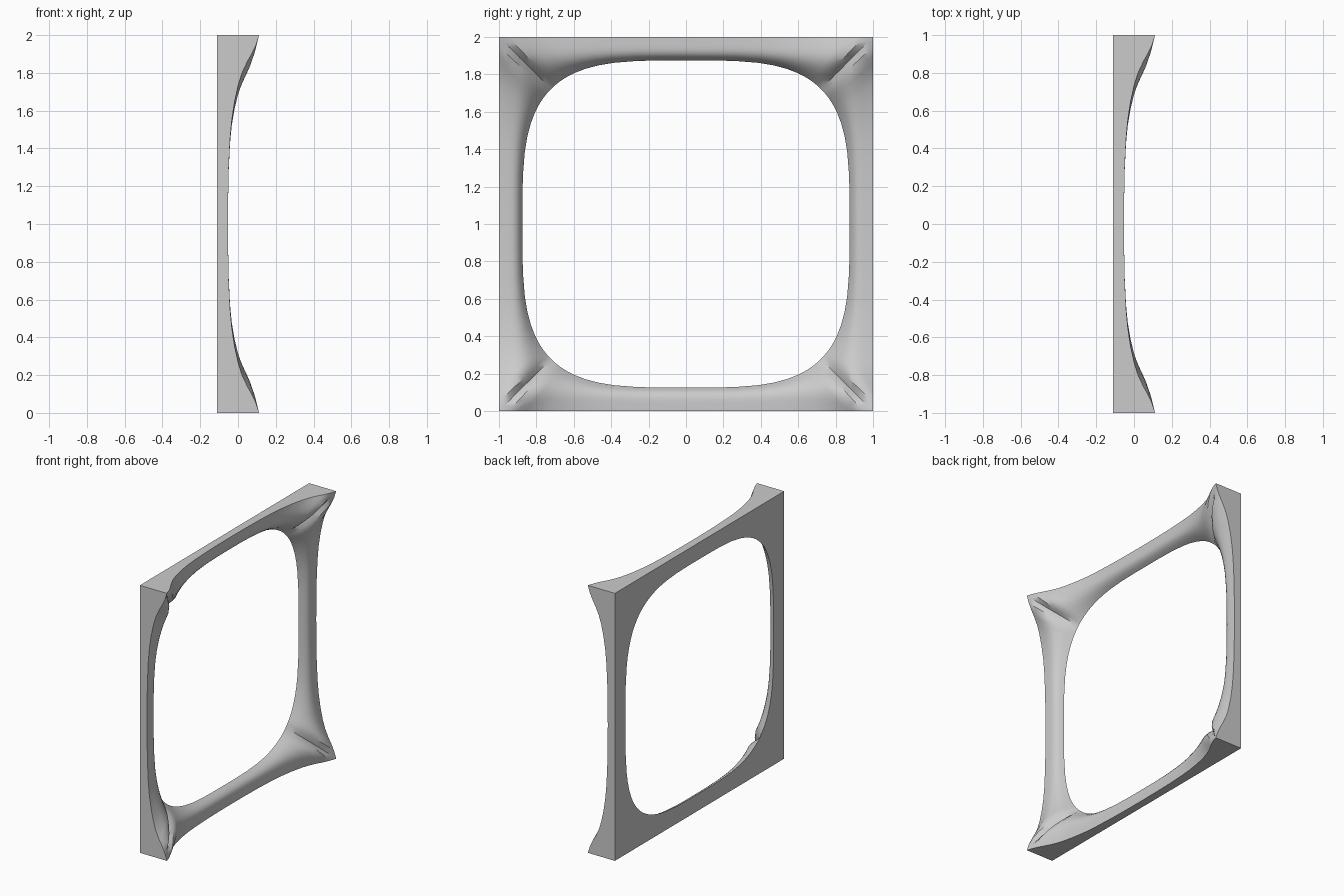
import bpy
import bmesh
from math import cos, sin, pi

cube = bpy.data.objects.get("Cube")
if cube:
    bpy.data.objects.remove(cube, do_unlink=True)

BACK = -0.112        # flat rear plane
HOLE = 0.875         # half width of the opening
POWER = 3.6          # roundness of the opening
RINGS = 10

# Half of the scalloped outer rim: distance along the side, height
RIM = [(0, -0.053), (0.15, -0.052), (0.3, -0.049), (0.45, -0.042),
       (0.55, -0.033), (0.65, -0.018), (0.74, 0.002), (0.8, 0.021),
       (0.86, 0.049), (0.9, 0.072), (0.95, 0.096), (1, 0.112)]
side = [(-u, x) for u, x in RIM[:0:-1]] + RIM[:-1]   # one side, last corner left to the next

# Material
grey = bpy.data.materials.new("plain_grey")
grey.use_nodes = True
colour = (0.6, 0.6, 0.6, 1)
grey.diffuse_color = colour
grey.node_tree.nodes["Principled BSDF"].inputs["Base Color"].default_value = colour


def ring(bm, s=None):
    """Closed loop of points; s runs from the outer rim (0) to the opening (1), None is the rear rim."""
    verts = []
    for quarter in range(4):
        c, n = cos(quarter * pi / 2), sin(quarter * pi / 2)
        for u, rim in side:
            inner = HOLE / (1 + abs(u) ** POWER) ** (1 / POWER)
            t = s or 0
            r = 1 + (inner - 1) * t
            # rounded bead along the sides, straight slope in the corners
            bulge = 6 - 4.8 * abs(u) ** 3
            x = BACK if s is None else BACK + (rim - BACK) * (1 - t ** bulge)
            y, z = r, r * u
            verts.append(bm.verts.new((x, y * c - z * n, 1 + y * n + z * c)))
    return verts


# Frame: rear rim, outer walls, sculpted front, opening
bm = bmesh.new()
loops = [ring(bm)] + [ring(bm, i / RINGS) for i in range(RINGS + 1)]
count = len(loops[0])
for a, b in zip(loops, loops[1:] + loops[:1]):
    for i in range(count):
        j = (i + 1) % count
        bm.faces.new((a[i], a[j], b[j], b[i]))
bmesh.ops.recalc_face_normals(bm, faces=bm.faces)
mesh = bpy.data.meshes.new("square_frame")
bm.to_mesh(mesh)
bm.free()
mesh.materials.append(grey)
frame = bpy.data.objects.new("square_frame", mesh)
bpy.context.collection.objects.link(frame)

bpy.ops.object.select_all(action="DESELECT")
frame.select_set(True)
bpy.context.view_layer.objects.active = frame
bpy.ops.object.shade_smooth_by_angle(angle=pi / 6)
